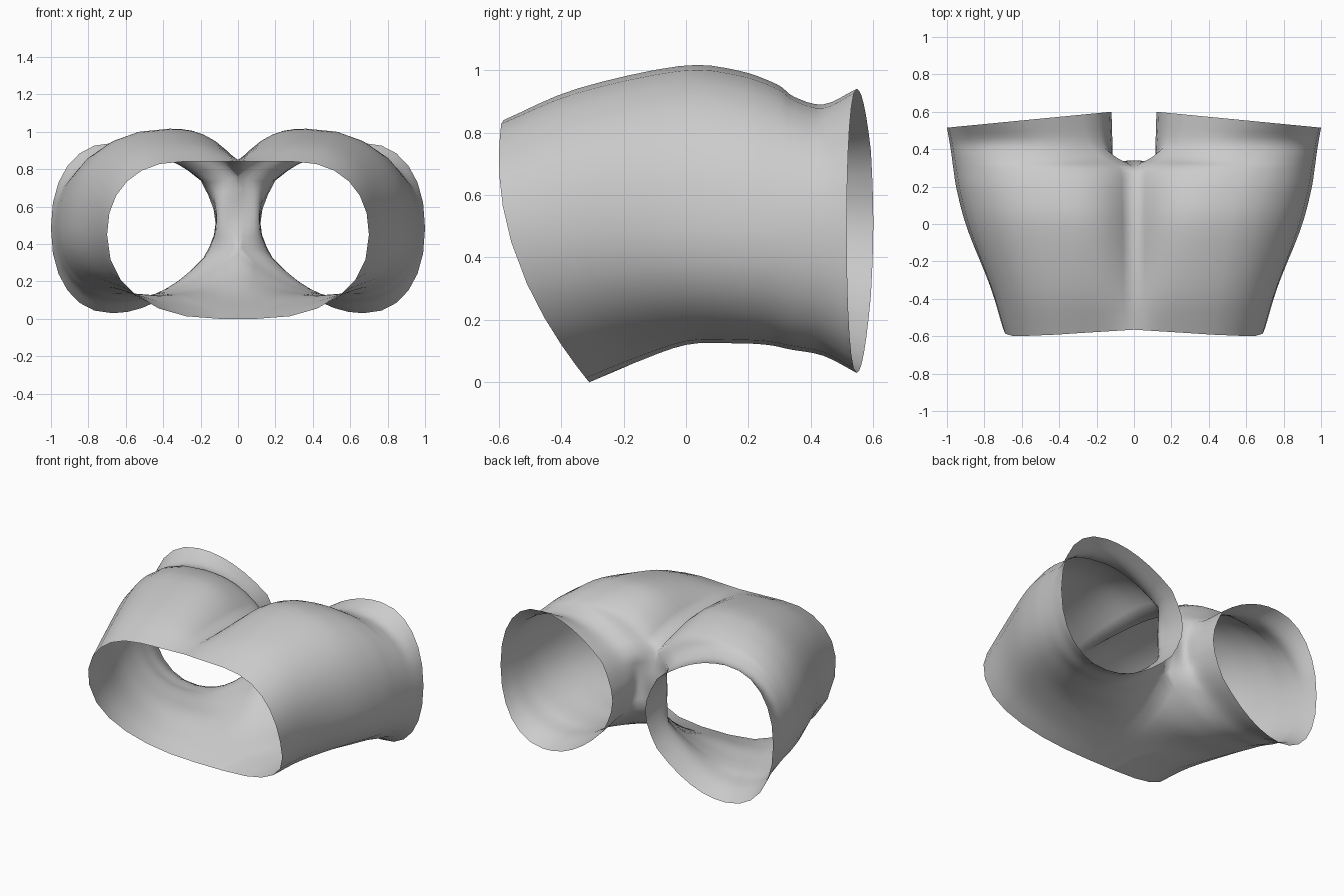
import bpy, bmesh, math
from mathutils import Vector

if "Cube" in bpy.data.objects:
    bpy.data.objects.remove(bpy.data.objects["Cube"])

# Half cross-sections from the waist opening (front) to the leg opening (back):
# outer x, mid z | top: crest x, crest z, seam x, seam z
# | bottom: low x, low z, seam x, seam z | y at crest, mid, low | inner-leg x, y
SECTIONS = [
    (.70, .45, .30, .84, 0, .84, .10, .00, 0, .00, -.590, -.56, -.31, 0, 0),
    (.77, .47, .34, .94, 0, .85, .20, .06, 0, .06, -.35, -.33, -.17, 0, 0),
    (.89, .49, .36, 1.013, 0, .83, .40, .12, 0, .135, -.02, -.03, .00, 0, 0),
    (.945, .49, .39, 1.0, 0, .80, .50, .125, 0, .25, .16, .17, .15, 0, 0),
    (.965, .49, .45, .955, 0, .76, .56, .12, 0, .37, .29, .29, .26, 0, .34),
    (.975, .49, .52, .915, .10, .74, .60, .105, .11, .37, .345, .365, .335, .105, .345),
    (.985, .49, .57, .89, .17, .73, .63, .085, .18, .33, .44, .43, .44, .115, .44),
    (1.0, .485, .67, .94, .20, .74, .67, .03, .20, .28, .557, .557, .557, .12, .60),
]
CROTCH = 4          # section where the body splits into legs
N_SEAM, N_SIDE, N_INNER, STEPS = 6, 6, 6, 4


def section_points(s, first, last):
    X, zm, tx, tz, tsx, tsz, bx, bz, bsx, bsz, yt, ym, yb, ix, iy = s
    power = 2 if tsx else 2.6                      # roundness of the upper lobe

    def y_at(x, z):
        if last:                                   # slanted flat leg hem
            return .6 - .0966 * (x - .12)
        lo = (z - zm) * (z - tz) / ((bz - zm) * (bz - tz))
        mi = (z - bz) * (z - tz) / ((zm - bz) * (zm - tz))
        y = lo * yb + mi * ym + (1 - lo - mi) * yt
        if first:                                  # waistband dips at the middle
            y += .025 * max(0, 1 - x / .4) * z / tz
        return y

    def side(cx, cz, a):
        return (cx + (X - cx) * math.sin(a) ** .9, zm + (cz - zm) * max(0, math.cos(a)) ** .9)

    xz = []
    for i in range(N_SEAM, 0, -1):                 # seam up to crest
        u = i / N_SEAM
        xz.append((tx + (tsx - tx) * u, tz + (tsz - tz) * u ** power))
    for i in range(N_SIDE):                        # crest to outer side
        xz.append(side(tx, tz, math.pi / 2 * i / N_SIDE))
    for i in range(N_SIDE, 0, -1):                 # outer side to low point
        xz.append(side(bx, bz, math.pi / 2 * i / N_SIDE))
    for i in range(N_SEAM + 1):                    # low point to seam
        u = i / N_SEAM
        xz.append((bx + (bsx - bx) * u, bz + (bsz - bz) * u * u))
    outer = [Vector((x, y_at(x, z), z)) for x, z in xz]

    inner = []                                     # inner leg, seam to seam
    for i in range(N_INNER + 1):
        v = i / N_INNER
        p = outer[0].lerp(outer[-1], v)
        b = math.sin(math.pi * v)
        inner.append(Vector((p.x + (ix - p.x) * b, p.y + (iy - p.y) * b, p.z)))
    return outer, inner


def smooth_rows(rows):
    """Catmull-Rom interpolation between successive rows."""
    out, n = [], len(rows)
    for r in range(n - 1):
        for k in range(STEPS):
            t = k / STEPS
            row = []
            for j in range(len(rows[0])):
                b, c = rows[r][j], rows[r + 1][j]
                a = rows[r - 1][j] if r else b * 2 - c
                d = rows[r + 2][j] if r + 2 < n else c * 2 - b
                row.append((b * 2 + (c - a) * t + (a * 2 - b * 5 + c * 4 - d) * t * t
                            + (b * 3 - a - c * 3 + d) * t ** 3) * .5)
            out.append(row)
    return out + [rows[-1]]


def add_grid(bm, rows):
    grid = [[bm.verts.new(p) for p in row] for row in rows]
    for a, b in zip(grid, grid[1:]):
        for j in range(len(a) - 1):
            bm.faces.new((a[j], a[j + 1], b[j + 1], b[j]))


pairs = [section_points(s, i == 0, i == len(SECTIONS) - 1) for i, s in enumerate(SECTIONS)]
outer_rows = smooth_rows([p[0] for p in pairs])
inner_rows = smooth_rows([p[1] for p in pairs[CROTCH:]])
# keep the inner patch stitched to the outer shell and the body on the centre plane
for row in outer_rows[:CROTCH * STEPS + 1]:
    row[0].x = row[-1].x = 0
for k, row in enumerate(inner_rows):
    o = outer_rows[CROTCH * STEPS + k]
    row[0], row[-1] = o[0].copy(), o[-1].copy()
for row in inner_rows + outer_rows:
    for p in row:
        p.x = max(p.x, 0)

# Shorts shell: half built, then mirrored
bm = bmesh.new()
add_grid(bm, outer_rows)
add_grid(bm, [row[::-1] for row in inner_rows])
bmesh.ops.remove_doubles(bm, verts=bm.verts, dist=.0005)
geom = bm.verts[:] + bm.edges[:] + bm.faces[:]
bmesh.ops.mirror(bm, geom=geom, axis='X', merge_dist=.001)
bmesh.ops.remove_doubles(bm, verts=bm.verts, dist=.0005)
bmesh.ops.recalc_face_normals(bm, faces=bm.faces)
mesh = bpy.data.meshes.new("shorts")
bm.to_mesh(mesh)
bm.free()
shorts = bpy.data.objects.new("shorts", mesh)
bpy.context.collection.objects.link(shorts)
for poly in mesh.polygons:
    poly.use_smooth = True
